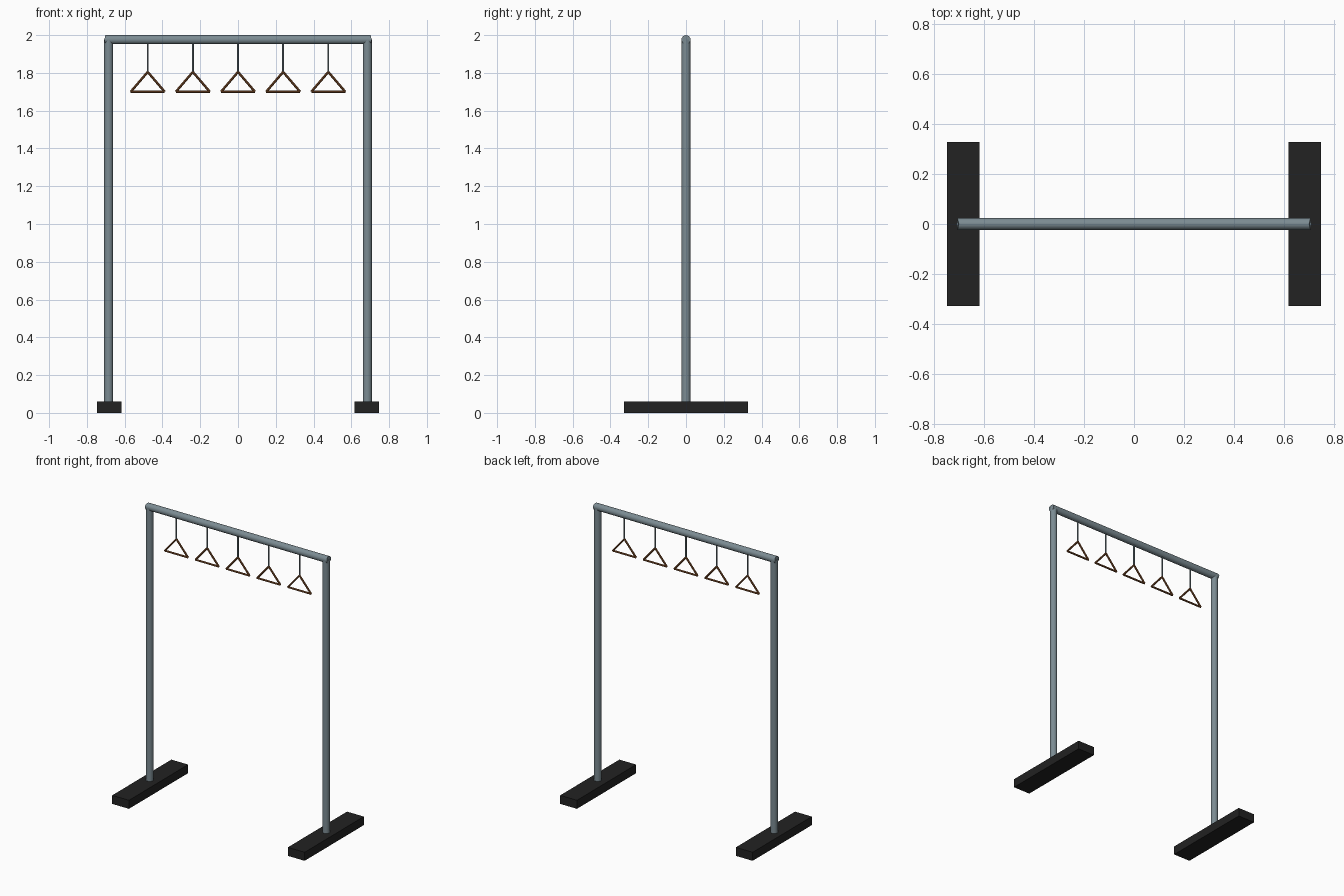
import bpy
import math
from mathutils import Vector

if "Cube" in bpy.data.objects:
    bpy.data.objects.remove(bpy.data.objects["Cube"])


def material(name, color):
    m = bpy.data.materials.new(name)
    m.diffuse_color = (*color, 1)
    m.use_nodes = True
    m.node_tree.nodes["Principled BSDF"].inputs["Base Color"].default_value = m.diffuse_color
    return m


STEEL = material("grey steel", (0.20, 0.26, 0.29))
WOOD = material("brown wood", (0.24, 0.085, 0.025))
RUBBER = material("black rubber", (0.016, 0.016, 0.016))

POST_X, TUBE_R, BAR_Z = 0.685, 0.024, 1.976


def rod(name, a, b, radius, mat, sides=16):
    """Round rod between two points."""
    a, b = Vector(a), Vector(b)
    bpy.ops.mesh.primitive_cylinder_add(vertices=sides, radius=radius,
                                        depth=(b - a).length, location=(a + b) / 2)
    ob = bpy.context.object
    ob.name = name
    ob.rotation_euler = (b - a).to_track_quat('Z', 'Y').to_euler()
    ob.data.materials.append(mat)
    bpy.ops.object.transform_apply(location=True, rotation=True, scale=True)
    bpy.ops.object.shade_smooth_by_angle(angle=math.radians(30))
    return ob


# Feet and posts
for side, s in (("left", -1), ("right", 1)):
    bpy.ops.mesh.primitive_cube_add(size=1, location=(s * 0.682, 0, 0.03))
    foot = bpy.context.object
    foot.name = side + "_foot"
    foot.scale = (0.13, 0.656, 0.06)
    foot.data.materials.append(RUBBER)
    bpy.ops.object.transform_apply(location=True, rotation=True, scale=True)
    rod(side + "_post", (s * POST_X, 0, 0.06), (s * POST_X, 0, BAR_Z), TUBE_R, STEEL)

# Top bar, with ends notched slightly inward along the middle
bar = rod("top_bar", (-0.706, 0, BAR_Z), (0.706, 0, BAR_Z), TUBE_R, STEEL)
for v in bar.data.vertices:
    v.co.x -= math.copysign(0.006 * (1 - abs(v.co.y) / TUBE_R), v.co.x)

# Hanging triangular handles
for i in range(5):
    x = (i - 2) * 0.239
    apex, left, right = (x, 0, 1.805), (x - 0.09, 0, 1.70), (x + 0.09, 0, 1.70)
    rod(f"hanger_{i + 1}", (x, 0, 1.96), apex, 0.005, STEEL, 8)
    for part, a, b in (("left", apex, left), ("right", apex, right), ("grip", left, right)):
        rod(f"handle_{i + 1}_{part}", a, b, 0.0065, WOOD, 8)
